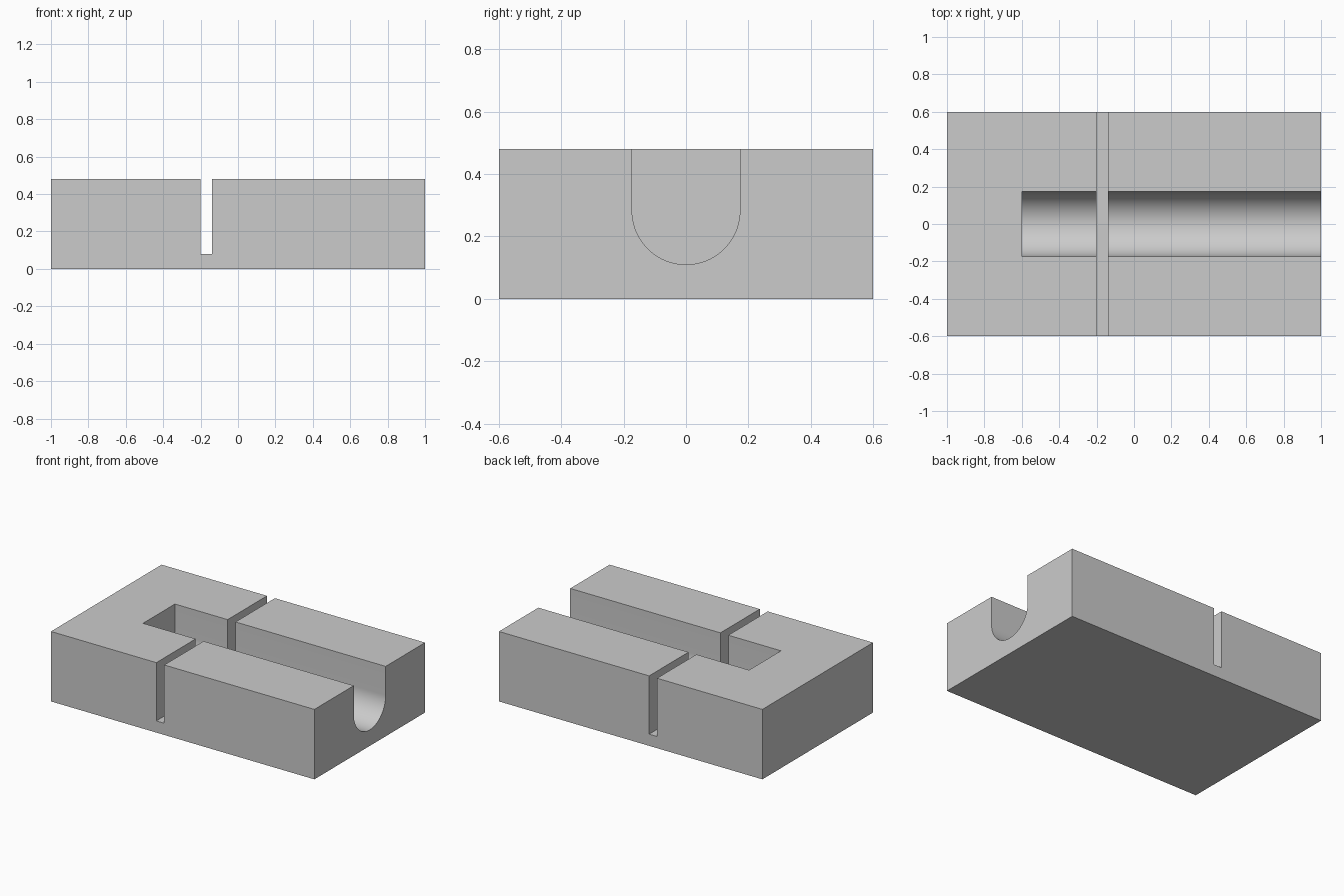
import bpy, bmesh, math

cube = bpy.data.objects.get("Cube")
if cube:
    bpy.data.objects.remove(cube, do_unlink=True)

LENGTH, WIDTH, HEIGHT = 2.0, 1.2, 0.48
RADIUS, CHANNEL_FLOOR = 0.173, 0.11

grey = bpy.data.materials.new("plain grey")
grey.use_nodes = True
colour = (0.6, 0.6, 0.6, 1)
grey.diffuse_color = colour
grey.node_tree.nodes["Principled BSDF"].inputs["Base Color"].default_value = colour


def prism(name, profile, x0, x1):
    """Extrude a (y, z) profile along x."""
    bm = bmesh.new()
    face = bm.faces.new([bm.verts.new((x0, y, z)) for y, z in profile])
    ext = bmesh.ops.extrude_face_region(bm, geom=[face])
    moved = [v for v in ext["geom"] if isinstance(v, bmesh.types.BMVert)]
    bmesh.ops.translate(bm, verts=moved, vec=(x1 - x0, 0, 0))
    bmesh.ops.recalc_face_normals(bm, faces=bm.faces)
    mesh = bpy.data.meshes.new(name)
    bm.to_mesh(mesh)
    bm.free()
    mesh.materials.append(grey)
    obj = bpy.data.objects.new(name, mesh)
    bpy.context.collection.objects.link(obj)
    return obj


def box_profile(half, z0, z1):
    return [(-half, z0), (half, z0), (half, z1), (-half, z1)]


# Solid block
block = prism("slotted_block", box_profile(WIDTH / 2, 0, HEIGHT), -LENGTH / 2, LENGTH / 2)

# Round-bottomed channel, open at the top and the +x end
centre_z = CHANNEL_FLOOR + RADIUS
steps = 48
arc = [(RADIUS * math.cos(a), centre_z + RADIUS * math.sin(a))
       for a in (math.pi + math.pi * i / steps for i in range(steps + 1))]
channel = prism("channel_cutter", arc + [(RADIUS, 1), (-RADIUS, 1)], -0.6, 1.2)

# Narrow cross slot through the full width
slot = prism("slot_cutter", box_profile(1, 0.08, 1), -0.2, -0.14)

bpy.ops.object.select_all(action="DESELECT")
bpy.context.view_layer.objects.active = block
block.select_set(True)
for cutter in (channel, slot):
    cutter.hide_render = True
    mod = block.modifiers.new("cut", "BOOLEAN")
    mod.operation = "DIFFERENCE"
    mod.solver = "EXACT"
    mod.object = cutter
    bpy.ops.object.modifier_apply(modifier=mod.name)
    bpy.data.objects.remove(cutter, do_unlink=True)

bpy.ops.object.shade_smooth_by_angle(angle=math.radians(30))
